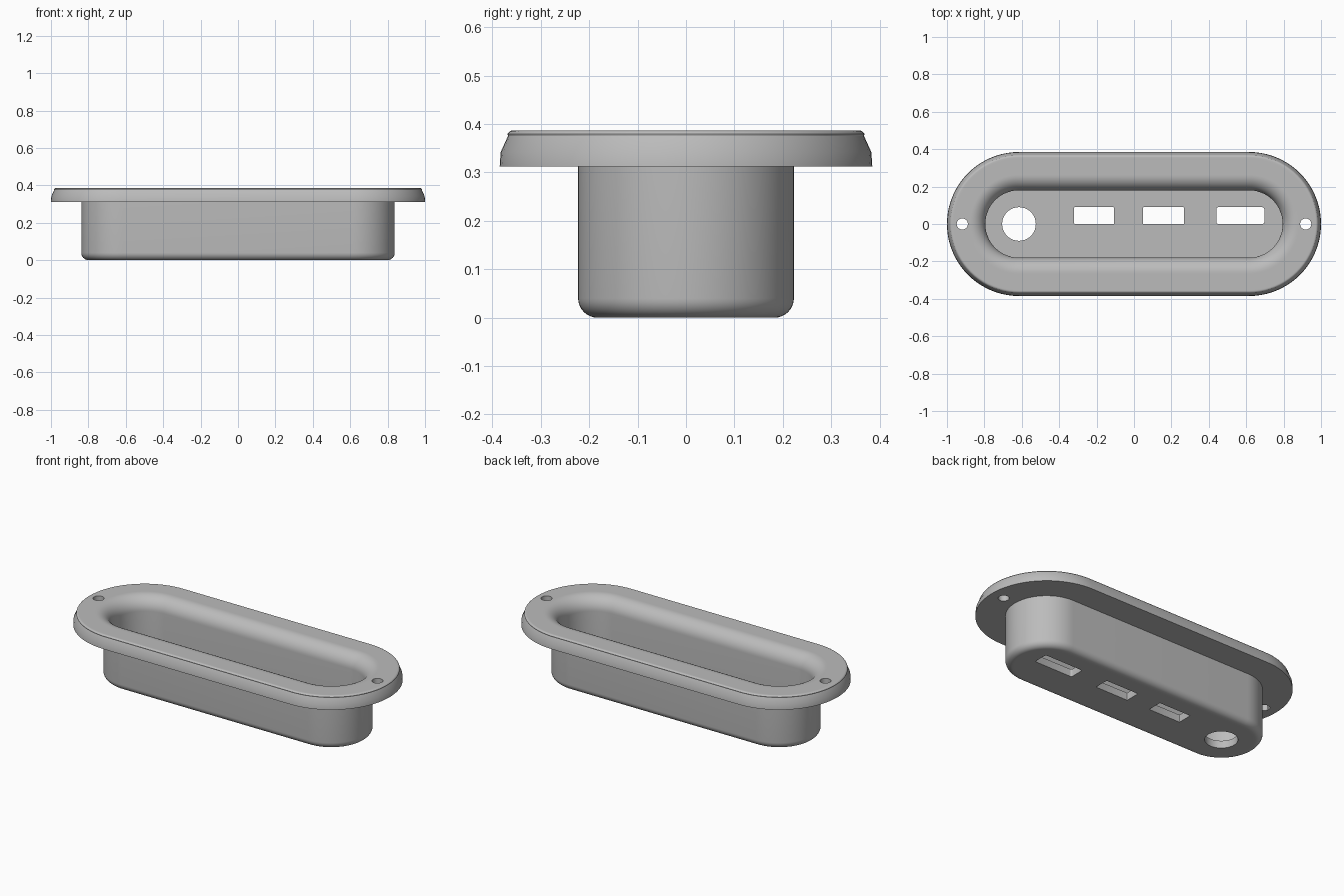
import bpy, bmesh, math

cube = bpy.data.objects.get("Cube")
if cube:
    bpy.data.objects.remove(cube, do_unlink=True)

STRAIGHT = 0.615   # half length of the straight sides
ARC = 40           # segments per rounded end

mat = bpy.data.materials.new("plain grey")
mat.use_nodes = True
grey = (0.5, 0.5, 0.5, 1)
mat.diffuse_color = grey
mat.node_tree.nodes["Principled BSDF"].inputs["Base Color"].default_value = grey


def make_object(name, bm):
    bmesh.ops.recalc_face_normals(bm, faces=bm.faces[:])
    mesh = bpy.data.meshes.new(name)
    bm.to_mesh(mesh)
    bm.free()
    mesh.materials.append(mat)
    obj = bpy.data.objects.new(name, mesh)
    bpy.context.collection.objects.link(obj)
    return obj


def fillet(cx, cz, r, start, end, steps=8):
    angles = [math.radians(start + (end - start) * i / steps) for i in range(steps + 1)]
    return [(cx + r * math.cos(a), cz + r * math.sin(a)) for a in angles]


def slot_ring(bm, r, z):
    """Ring of vertices round a slot shape with end radius r."""
    ring = []
    for side in (1, -1):
        for i in range(ARC + 1):
            a = math.pi * (i / ARC - 0.5)
            ring.append(bm.verts.new((side * (STRAIGHT + r * math.cos(a)),
                                      side * r * math.sin(a), z)))
    return ring


def loft(name, profile):
    bm = bmesh.new()
    rings = [slot_ring(bm, r, z) for r, z in profile]
    for a, b in zip(rings, rings[1:]):
        for i in range(len(a)):
            j = (i + 1) % len(a)
            bm.faces.new((a[i], a[j], b[j], b[i]))
    bm.faces.new(rings[0])
    bm.faces.new(rings[-1])
    return make_object(name, bm)


def prism(name, points, z0, z1):
    bm = bmesh.new()
    face = bm.faces.new([bm.verts.new((x, y, z0)) for x, y in points])
    ext = bmesh.ops.extrude_face_region(bm, geom=[face])
    for v in ext["geom"]:
        if isinstance(v, bmesh.types.BMVert):
            v.co.z = z1
    return make_object(name, bm)


def circle(x, y, r, n=40):
    return [(x + r * math.cos(math.tau * i / n), y + r * math.sin(math.tau * i / n))
            for i in range(n)]


def rounded_rect(x0, x1, y0, y1, r):
    corners = ((x1 - r, y1 - r, 0), (x0 + r, y1 - r, 90),
               (x0 + r, y0 + r, 180), (x1 - r, y0 + r, 270))
    return [p for x, y, a in corners for p in fillet(x, y, r, a, a + 90, 4)]


# Recessed tub with flange: outside bottom, wall, flange, rolled lip, inner floor
profile = [(0.17, 0)]
profile += fillet(0.183, 0.04, 0.04, -90, 0)
profile += [(0.223, 0.312), (0.385, 0.312), (0.383, 0.342), (0.368, 0.375)]
profile += fillet(0.357, 0.374, 0.013, 25, 90, 5)
profile += [(0.35, 0.387), (0.265, 0.387)]
profile += fillet(0.26, 0.307, 0.08, 90, 180, 12)
profile += [(0.18, 0.045)]
housing = loft("recessed_housing", profile)

# Openings through the floor and the flange
cutters = [prism("cable_hole_cutter", circle(-0.615, 0, 0.09), -0.1, 0.15)]
for x0, x1, r in ((-0.32, -0.107, 0.004), (0.048, 0.268, 0.004), (0.44, 0.697, 0.012)):
    cutters.append(prism("port_cutter", rounded_rect(x0, x1, 0, 0.09, r), -0.1, 0.15))
for side in (-1, 1):
    cutters.append(prism("screw_hole_cutter", circle(side * 0.918, 0, 0.03, 24), 0.25, 0.45))

bpy.context.view_layer.objects.active = housing
housing.select_set(True)
for cutter in cutters:
    cutter.hide_render = True
    mod = housing.modifiers.new("opening", 'BOOLEAN')
    mod.operation = 'DIFFERENCE'
    mod.solver = 'EXACT'
    mod.object = cutter
    bpy.ops.object.modifier_apply(modifier=mod.name)
    bpy.data.objects.remove(cutter, do_unlink=True)

bpy.ops.object.shade_smooth_by_angle(angle=math.radians(30))
